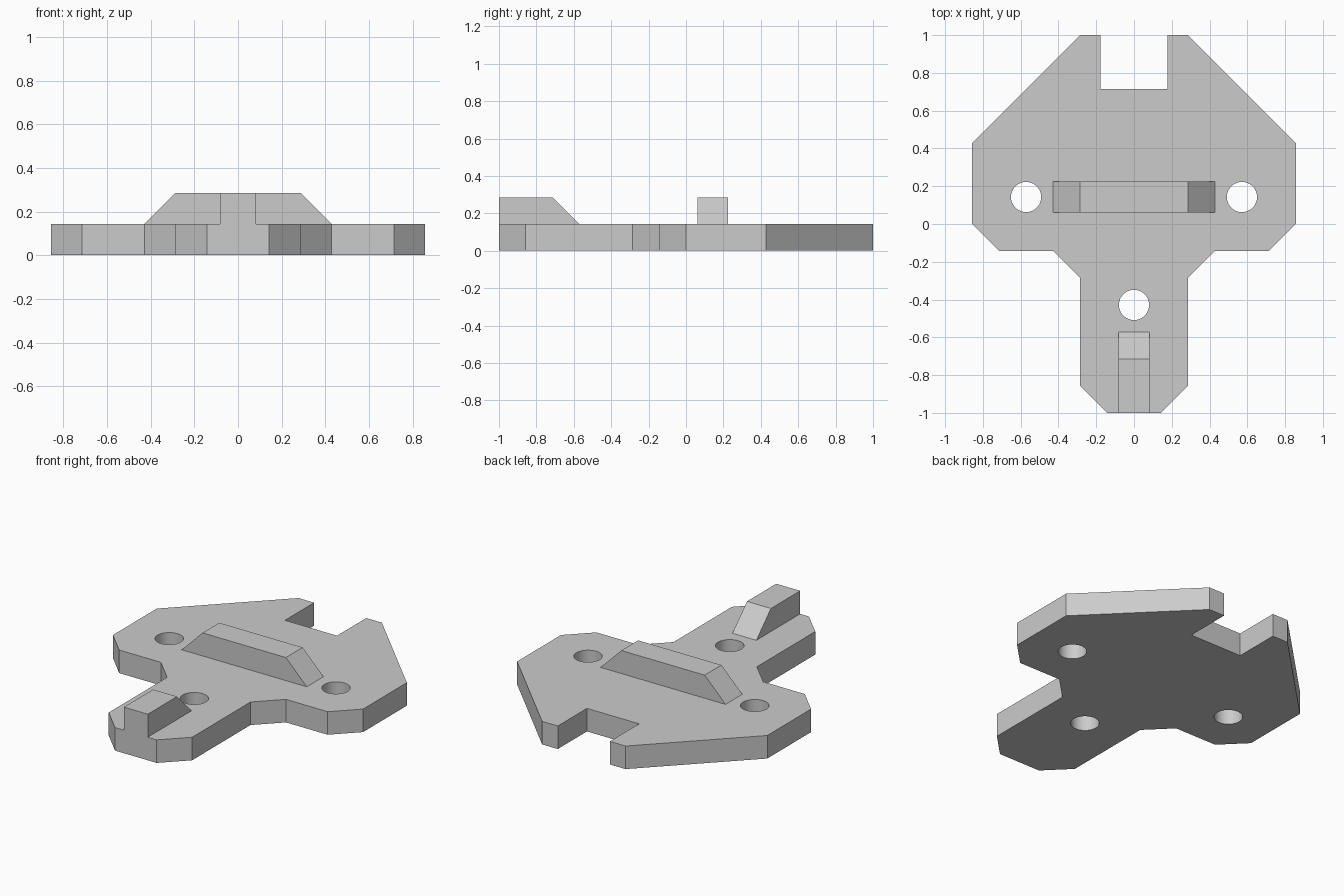
import bpy
import bmesh
from math import cos, sin, tau, radians
from mathutils import Vector

cube = bpy.data.objects.get("Cube")
if cube:
    bpy.data.objects.remove(cube, do_unlink=True)

U = 1 / 7              # design module: plate thickness and chamfer size
RIB_HALF = 0.082       # half the width of both ribs
HOLE_RADIUS = 0.08

grey = bpy.data.materials.new("plain grey")
grey.use_nodes = True
colour = (0.6, 0.6, 0.6, 1)
grey.diffuse_color = colour
grey.node_tree.nodes["Principled BSDF"].inputs["Base Color"].default_value = colour


def extruded(name, loops, direction):
    """Fill an outline, with any further loops as holes, and extrude it."""
    bm = bmesh.new()
    edges = []
    for loop in loops:
        verts = [bm.verts.new(p) for p in loop]
        edges += [bm.edges.new((a, b)) for a, b in zip(verts, verts[1:] + verts[:1])]
    bmesh.ops.triangle_fill(bm, edges=edges, use_beauty=True)
    result = bmesh.ops.extrude_face_region(bm, geom=bm.faces[:], use_keep_orig=True)
    moved = [g for g in result["geom"] if isinstance(g, bmesh.types.BMVert)]
    bmesh.ops.translate(bm, verts=moved, vec=Vector(direction))
    bmesh.ops.recalc_face_normals(bm, faces=bm.faces[:])
    bmesh.ops.dissolve_limit(bm, angle_limit=radians(0.5),
                             verts=bm.verts[:], edges=bm.edges[:])
    mesh = bpy.data.meshes.new(name)
    bm.to_mesh(mesh)
    bm.free()
    mesh.materials.append(grey)
    obj = bpy.data.objects.new(name, mesh)
    bpy.context.collection.objects.link(obj)
    return obj


def circle(x, y, radius, count=48):
    return [(x + radius * cos(tau * i / count), y + radius * sin(tau * i / count), 0)
            for i in range(count)]


# Base plate: mirrored half outline with the rear notch and three through holes
half = [(1, -7), (2, -6), (2, -2), (3, -1), (5, -1), (6, 0),
        (6, 3), (2, 7), (1.25, 7), (1.25, 5)]
right = [(x * U, y * U, 0) for x, y in half]
outline = right + [(-x, y, z) for x, y, z in reversed(right)]
holes = [circle(x * U, y * U, HOLE_RADIUS) for x, y in [(-4, 1), (4, 1), (0, -3)]]
plate = extruded("base_plate", [outline] + holes, (0, 0, U))

# Cross rib: a trapezoid running across the plate between the side holes
y = U - RIB_HALF
profile = [(x * U, y, z * U) for x, z in [(-3, 1), (3, 1), (2, 2), (-2, 2)]]
extruded("cross_rib", [profile], (0, 2 * RIB_HALF, 0))

# Front rib: flush with the front edge, sloping down toward the front hole
profile = [(-RIB_HALF, y * U, z * U) for y, z in [(-7, 1), (-4, 1), (-5, 2), (-7, 2)]]
extruded("front_rib", [profile], (2 * RIB_HALF, 0, 0))

# Smooth hole walls, crisp edges elsewhere
bpy.ops.object.select_all(action="DESELECT")
plate.select_set(True)
bpy.context.view_layer.objects.active = plate
bpy.ops.object.shade_smooth_by_angle(angle=radians(30))
